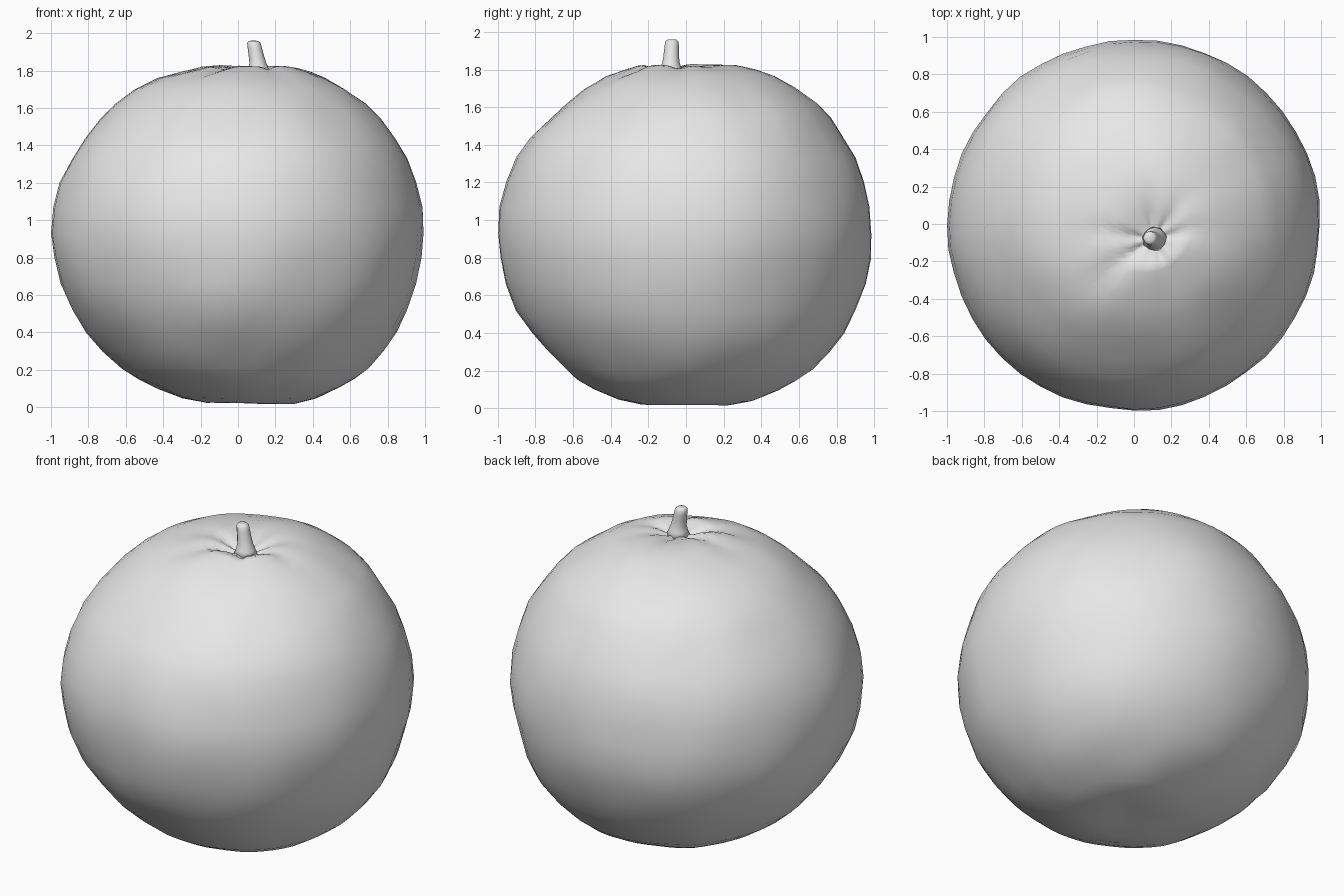
import bpy, bmesh, math
from mathutils import Vector, noise

cube = bpy.data.objects.get("Cube")
if cube:
    bpy.data.objects.remove(cube, do_unlink=True)

grey = bpy.data.materials.new("plain_grey")
grey.use_nodes = True
COLOUR = (0.8, 0.8, 0.8, 1)
grey.diffuse_color = COLOUR
grey.node_tree.nodes["Principled BSDF"].inputs["Base Color"].default_value = COLOUR


def loft(name, rings, segments, shape=None):
    """Skin circular rings given as (radius, z, centre x, centre y), capped at both ends."""
    bm = bmesh.new()
    loops = []
    for r, z, cx, cy in rings:
        loop = []
        for i in range(segments):
            a = math.tau * i / segments
            p = Vector((cx + r * math.cos(a), cy + r * math.sin(a), z))
            loop.append(bm.verts.new(shape(p) if shape else p))
        loops.append(loop)
    for low, high in zip(loops, loops[1:]):
        for i in range(segments):
            j = (i + 1) % segments
            bm.faces.new((low[i], low[j], high[j], high[i]))
    bm.faces.new(loops[0][::-1])
    bm.faces.new(loops[-1])
    mesh = bpy.data.meshes.new(name)
    bm.to_mesh(mesh)
    bm.free()
    mesh.materials.append(grey)
    obj = bpy.data.objects.new(name, mesh)
    bpy.context.collection.objects.link(obj)
    for poly in mesh.polygons:
        poly.use_smooth = True
    return obj


STEM = Vector((0.1, -0.075))
# Directions of the puckers running out from the stem: angle, length, depth
PUCKERS = [(10, 0.3, 0.02), (50, 0.22, 0.02), (95, 0.2, 0.025),
           (175, 0.3, 0.025), (218, 0.4, 0.03), (295, 0.3, 0.02)]


def lumpy_skin(p):
    # Gentle irregular lumps over the whole fruit
    centre = Vector((0, 0, 0.92))
    out = (p - centre).normalized()
    lump = 0.012 * noise.noise(p * 2.3) + 0.008 * noise.noise(p * 5 + centre)
    q = p + out * lump
    # Puckers around the stem
    d = Vector((p.x, p.y)) - STEM
    if p.z > 1.5 and d.length > 0.03:
        angle = math.atan2(d.y, d.x)
        for degrees, length, depth in PUCKERS:
            gap = math.remainder(angle - math.radians(degrees), math.tau)
            spread = math.exp(-(gap / 0.2) ** 2)
            fade = min(1, d.length / 0.1) * math.exp(-(d.length / length) ** 2)
            q.z -= depth * spread * fade
    q.z = max(q.z, 0)
    return q


# Fruit body: rings from the bottom dimple up to the stem hollow
body_rings = [
    (0.02, 0.03, 0.06, 0), (0.12, 0.025, 0.06, 0), (0.24, 0.02, 0.06, 0),
    (0.36, 0.045, 0.06, 0), (0.49, 0.1, 0.06, 0), (0.58, 0.15, 0.05, 0),
    (0.66, 0.21, 0.04, 0.01), (0.75, 0.3, 0.03, 0.01), (0.83, 0.4, 0.02, 0.01),
    (0.9, 0.52, 0.01, 0), (0.955, 0.66, 0, 0), (0.985, 0.8, 0, 0),
    (0.995, 0.93, 0, -0.005), (0.982, 1.07, 0, -0.005), (0.95, 1.2, 0, 0),
    (0.9, 1.33, 0.01, 0), (0.83, 1.44, 0.01, 0), (0.75, 1.54, 0.01, 0.02),
    (0.67, 1.62, 0.01, 0.03), (0.56, 1.7, 0.01, 0.02), (0.45, 1.76, 0.02, 0.02),
    (0.35, 1.795, 0.04, 0.02), (0.26, 1.82, 0.06, 0), (0.19, 1.825, 0.08, -0.04),
    (0.13, 1.815, 0.095, -0.065), (0.08, 1.795, 0.1, -0.075), (0.03, 1.785, 0.1, -0.075),
]
loft("fruit_body", body_rings, 48, lumpy_skin)

# Short leaning stem with a flared foot and rounded tip
stem_rings = [
    (0.07, 1.77, 0.11, -0.08), (0.055, 1.81, 0.11, -0.08), (0.045, 1.84, 0.106, -0.08),
    (0.041, 1.88, 0.098, -0.078), (0.038, 1.92, 0.09, -0.076),
    (0.036, 1.947, 0.085, -0.075), (0.026, 1.958, 0.083, -0.075), (0.01, 1.96, 0.083, -0.075),
]
loft("stem", stem_rings, 12)
